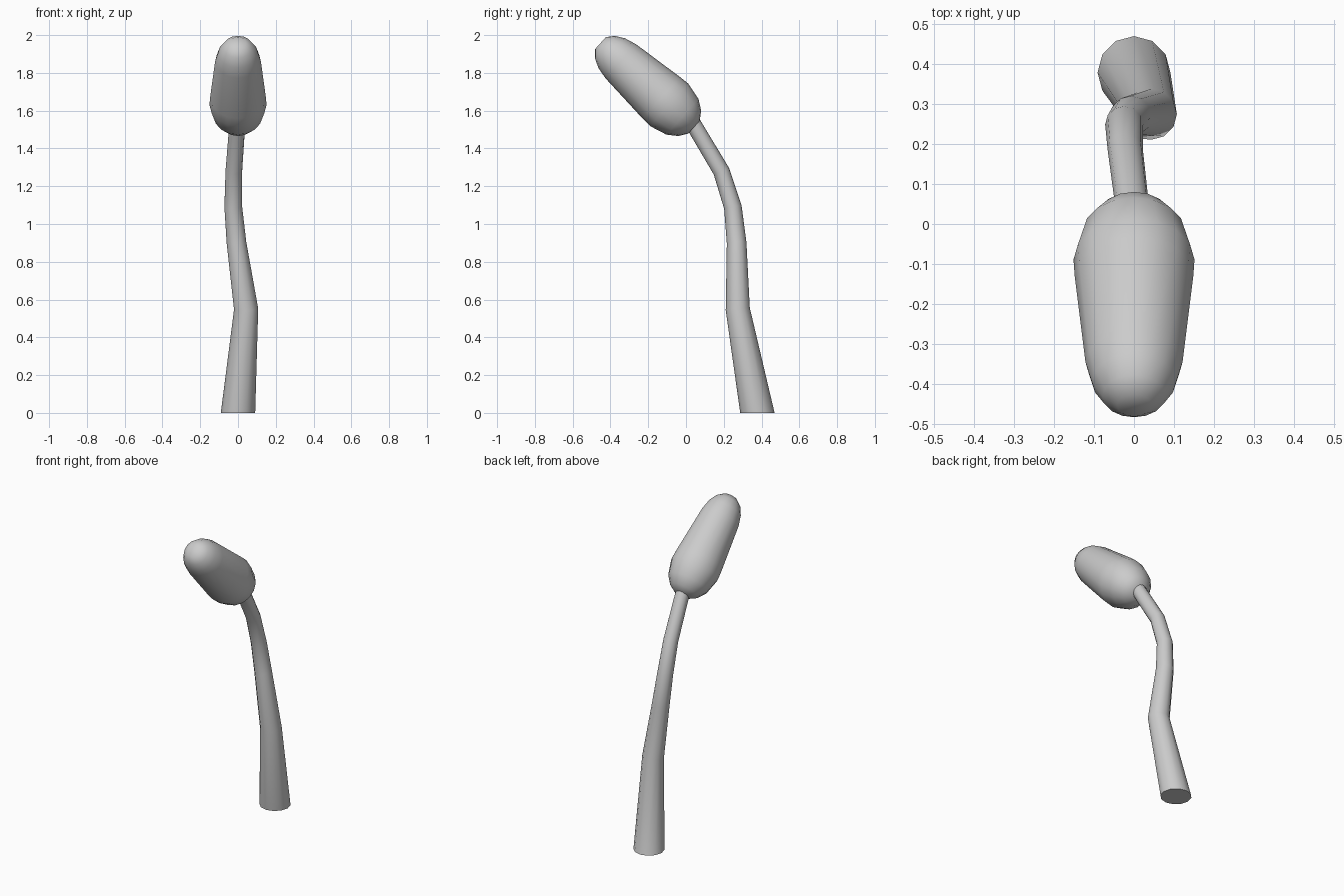
import bpy, bmesh, math
from mathutils import Vector

if "Cube" in bpy.data.objects:
    bpy.data.objects.remove(bpy.data.objects["Cube"])


def loft(name, rings, sides):
    """Skin circular rings given as (centre, axis, radius), capped at both ends."""
    bm = bmesh.new()
    loops = []
    for centre, axis, radius in rings:
        axis = axis.normalized()
        u = (Vector((1, 0, 0)) - axis * axis.x).normalized()
        v = axis.cross(u)
        loops.append([bm.verts.new(centre + radius * (u * math.cos(a) + v * math.sin(a)))
                      for a in (2 * math.pi * i / sides for i in range(sides))])
    for lo, hi in zip(loops, loops[1:]):
        for i in range(sides):
            j = (i + 1) % sides
            bm.faces.new((lo[i], lo[j], hi[j], hi[i]))
    bm.faces.new(loops[0][::-1])
    bm.faces.new(loops[-1])
    bmesh.ops.recalc_face_normals(bm, faces=bm.faces)
    mesh = bpy.data.meshes.new(name)
    bm.to_mesh(mesh)
    bm.free()
    obj = bpy.data.objects.new(name, mesh)
    bpy.context.collection.objects.link(obj)
    bpy.ops.object.select_all(action='DESELECT')
    obj.select_set(True)
    bpy.context.view_layer.objects.active = obj
    bpy.ops.object.shade_smooth_by_angle(angle=math.radians(50))
    return obj


# Stem: bent, tapering stalk (x, y, z, radius)
path = [(0, 0.378, 0, 0.091), (0.043, 0.274, 0.55, 0.064), (-0.008, 0.268, 0.90, 0.052),
        (-0.025, 0.248, 1.09, 0.047), (-0.022, 0.187, 1.28, 0.044), (-0.003, 0.032, 1.54, 0.042)]
points = [Vector(p[:3]) for p in path]
rings = []
for i, p in enumerate(points):
    if i == 0:
        axis = Vector((0, 0, 1))
    else:
        axis = (p - points[i - 1]).normalized()
        if i < len(points) - 1:
            axis += (points[i + 1] - p).normalized()
    rings.append((p, axis, path[i][3]))
loft("stem", rings, 12)

# Flower head: tapered, rounded spike leaning forward (distance along axis, radius)
profile = [(-0.322, 0.045), (-0.292, 0.090), (-0.240, 0.127), (-0.146, 0.151), (-0.09, 0.148),
           (0.200, 0.121), (0.265, 0.105), (0.313, 0.079), (0.344, 0.042)]
centre = Vector((0, -0.197, 1.728))
lean = Vector((0, -0.743, 0.669))
loft("flower_head", [(centre + lean * t, lean, r) for t, r in profile], 16)
